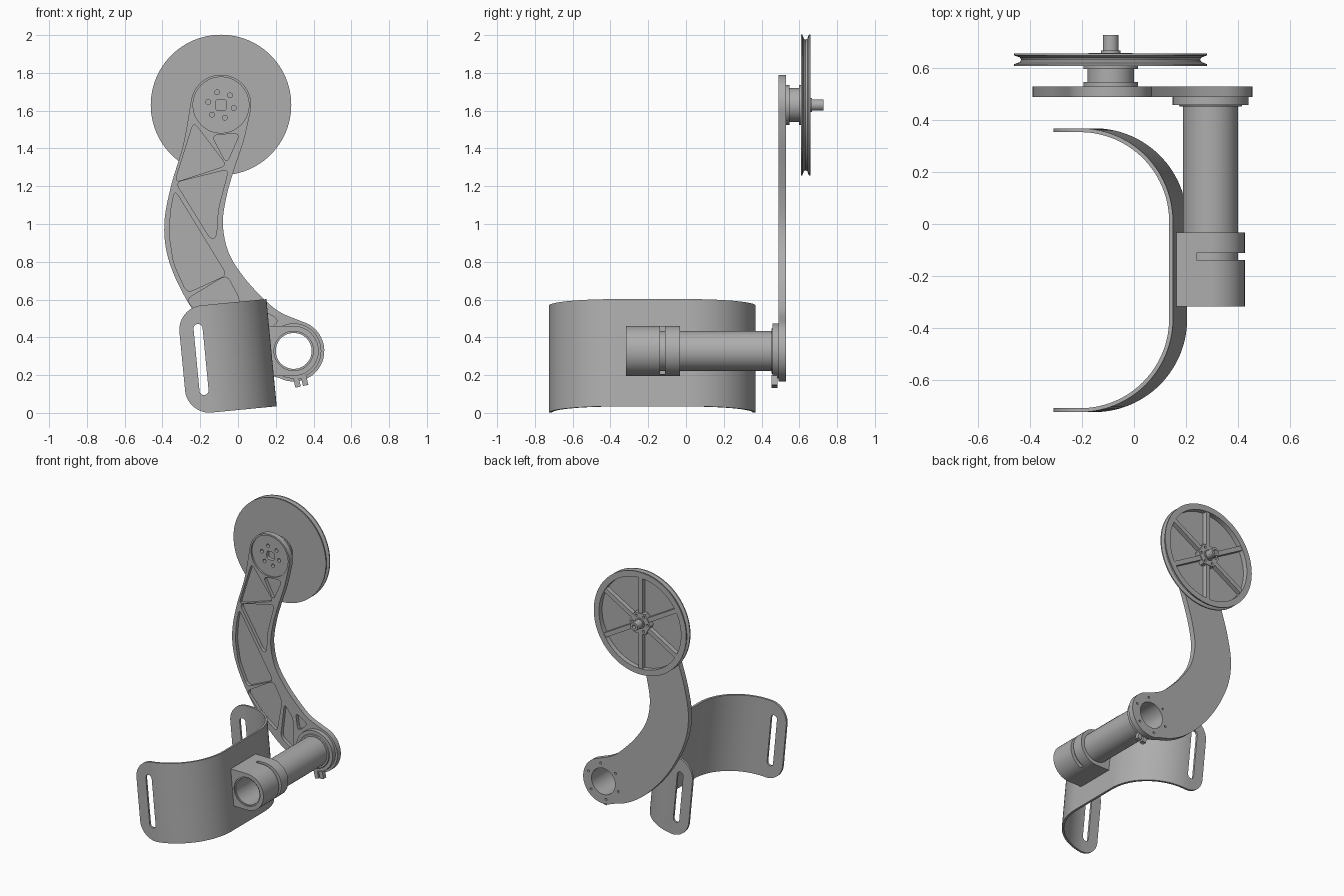
import bpy, bmesh
from math import sin, cos, radians, pi
from mathutils import Vector, Matrix

cube = bpy.data.objects.get("Cube")
if cube:
    bpy.data.objects.remove(cube, do_unlink=True)

metal = bpy.data.materials.new("matte_grey")
metal.use_nodes = True
grey = (0.42, 0.42, 0.42, 1)
metal.diffuse_color = grey
metal.node_tree.nodes["Principled BSDF"].inputs["Base Color"].default_value = grey

WHEEL = Vector((-0.09, 1.63))   # centres in the x-z plane
TUBE = Vector((0.295, 0.328))


def finish(name, bm):
    bmesh.ops.remove_doubles(bm, verts=bm.verts, dist=0.00001)
    bmesh.ops.recalc_face_normals(bm, faces=bm.faces)
    mesh = bpy.data.meshes.new(name)
    bm.to_mesh(mesh)
    bm.free()
    mesh.materials.append(metal)
    ob = bpy.data.objects.new(name, mesh)
    bpy.context.collection.objects.link(ob)
    return ob


def prism(name, outlines, a, b, along="Y"):
    """Extrude flat outlines along y (drawn in x-z) or along z (drawn in x-y)."""
    bm = bmesh.new()
    for pts in outlines:
        rings = []
        for d in (a, b):
            rings.append([bm.verts.new((p[0], d, p[1]) if along == "Y" else (p[0], p[1], d))
                          for p in pts])
        bm.faces.new(rings[0])
        bm.faces.new(rings[1])
        for i in range(len(pts)):
            bm.faces.new((rings[0][i - 1], rings[0][i], rings[1][i], rings[1][i - 1]))
    return finish(name, bm)


def lathe(name, centre, profile, n=72):
    """Revolve a closed (radius, y) profile about a y-parallel axis."""
    bm = bmesh.new()
    rings = [[bm.verts.new((centre.x + r * cos(2 * pi * i / n), y,
                            centre.y + r * sin(2 * pi * i / n))) for r, y in profile]
             for i in range(n)]
    for i in range(n):
        p, q = rings[i - 1], rings[i]
        for j in range(len(profile)):
            if profile[j][0] + profile[j - 1][0] > 0:
                bm.faces.new((p[j - 1], p[j], q[j], q[j - 1]))
    bmesh.ops.remove_doubles(bm, verts=bm.verts, dist=0.00001)
    bmesh.ops.dissolve_degenerate(bm, edges=bm.edges, dist=0.00001)
    return finish(name, bm)


def arc(c, r, start, end, n=24):
    return [(c[0] + r * cos(radians(start + (end - start) * i / n)),
             c[1] + r * sin(radians(start + (end - start) * i / n))) for i in range(n + 1)]


def circle(c, r, n=20):
    return arc(c, r, 0, 360, n)[:-1]


def ring_of(c, spread, r, first):
    return [circle(c + Vector((cos(radians(first + 60 * k)), sin(radians(first + 60 * k)))) * spread, r, 14)
            for k in range(6)]


def rounded(pts, r, n=5):
    """Round the corners of a polygon with small curves."""
    out = []
    for i, p in enumerate(pts):
        p = Vector(p)
        before, after = Vector(pts[i - 1]) - p, Vector(pts[(i + 1) % len(pts)]) - p
        a = p + before.normalized() * min(r, before.length * 0.45)
        b = p + after.normalized() * min(r, after.length * 0.45)
        for k in range(n + 1):
            t = k / n
            out.append(a * (1 - t) ** 2 + p * 2 * t * (1 - t) + b * t * t)
    return out


def spline(pts, n=6):
    """Smooth curve through points, leaving out both end points."""
    P = [Vector(p) for p in pts]
    P = [P[0] * 2 - P[1]] + P + [P[-1] * 2 - P[-2]]
    out = []
    for i in range(1, len(P) - 2):
        for k in range(n):
            t = k / n
            out.append(0.5 * (2 * P[i] + (P[i + 1] - P[i - 1]) * t
                       + (2 * P[i - 1] - 5 * P[i] + 4 * P[i + 1] - P[i + 2]) * t ** 2
                       + (3 * P[i] - P[i - 1] - 3 * P[i + 1] + P[i + 2]) * t ** 3))
    return out[1:]


def combine(ob, tool, operation="DIFFERENCE"):
    mod = ob.modifiers.new("cut", "BOOLEAN")
    mod.operation, mod.solver, mod.object = operation, "EXACT", tool
    bpy.context.view_layer.objects.active = ob
    bpy.ops.object.modifier_apply(modifier=mod.name)
    bpy.data.objects.remove(tool, do_unlink=True)


# Curved arm plate
top_arc = arc(WHEEL, 0.16, -15, 168)
low_arc = arc(TUBE, 0.162, 243, 435)
outer = spline([top_arc[-1], (-0.29, 1.42), (-0.355, 1.2), (-0.39, 1.0), (-0.37, 0.82),
                (-0.29, 0.63), (-0.17, 0.45), (-0.02, 0.3), (0.11, 0.22), low_arc[0]])
inner = spline([low_arc[-1], (0.22, 0.535), (0.13, 0.61), (0.03, 0.72), (-0.05, 0.85),
                (-0.08, 1.0), (-0.06, 1.15), (-0.02, 1.29), (0.03, 1.44), top_arc[0]])
arm = prism("arm", [top_arc + outer + low_arc + inner], 0.49, 0.53)

# Weight-saving pockets on the front of the arm
pockets = [
    [(-0.235, 1.54), (-0.06, 1.31), (-0.335, 1.22)],
    [(-0.14, 1.47), (0.01, 1.48), (-0.06, 1.32)],
    [(-0.33, 1.22), (-0.05, 1.29), (-0.105, 1.08), (-0.115, 0.93), (-0.145, 0.92)],
    [(-0.335, 1.18), (-0.06, 0.73), (-0.27, 0.635), (-0.34, 0.79), (-0.365, 0.95), (-0.355, 1.08)],
    [(-0.275, 0.6), (-0.06, 0.73), (0.01, 0.6), (-0.03, 0.37), (-0.17, 0.48)],
    [(0.03, 0.59), (0.1, 0.5), (0.1, 0.27), (0.0, 0.34)],
    [(0.12, 0.55), (0.22, 0.49), (0.14, 0.42)],
]
combine(arm, prism("pocket_cutter", [rounded(p, 0.035) for p in pockets], 0.47, 0.515))
combine(arm, prism("seat_cutter", [circle(WHEEL, 0.148, 64)], 0.47, 0.502))
combine(arm, prism("bolt_cutter", ring_of(WHEEL, 0.07, 0.013, 47)
                   + [rounded([WHEEL + Vector(c) * 0.03 for c in ((-1, -1), (1, -1), (1, 1), (-1, 1))], 0.02)]
                   + ring_of(TUBE, 0.128, 0.008, 20), 0.45, 0.56))
combine(arm, prism("bore_cutter", [circle(TUBE, 0.095, 64)], 0.45, 0.56))

# Wheel bearing housing between arm and wheel
lathe("bearing_housing", WHEEL, [(0, 0.528), (0.105, 0.528), (0.105, 0.548), (0.09, 0.548),
      (0.09, 0.598), (0.105, 0.598), (0.105, 0.609), (0, 0.609)])

# Grooved wheel with a recessed back
lathe("wheel", WHEEL, [(0, 0.608), (0.372, 0.608), (0.372, 0.616), (0.35, 0.624), (0.345, 0.633),
      (0.35, 0.642), (0.372, 0.65), (0.372, 0.658), (0.33, 0.658), (0.33, 0.622), (0, 0.622)], 96)
spokes = []
for k in range(6):
    d = Vector((cos(radians(30 + 60 * k)), sin(radians(30 + 60 * k))))
    s = Vector((-d.y, d.x)) * 0.016
    spokes.append([WHEEL + d * 0.05 - s, WHEEL + d * 0.338 - s,
                   WHEEL + d * 0.338 + s, WHEEL + d * 0.05 + s])
prism("wheel_spokes", spokes, 0.618, 0.654)
hub = prism("wheel_hub", [circle(WHEEL, 0.085, 6)], 0.618, 0.66)
combine(hub, prism("hub_bolt_cutter", ring_of(WHEEL, 0.06, 0.009, 0), 0.645, 0.68))
lathe("wheel_axle", WHEEL, [(0, 0.62), (0.038, 0.62), (0.038, 0.668), (0.03, 0.668),
      (0.03, 0.728), (0.014, 0.728), (0.014, 0.7), (0, 0.7)], 40)

# Hollow cross tube and its flange
lathe("cross_tube", TUBE, [(0.095, -0.31), (0.106, -0.31), (0.106, 0.49), (0.095, 0.49)])
lathe("tube_flange", TUBE, [(0.1, 0.452), (0.118, 0.452), (0.122, 0.458), (0.146, 0.458),
      (0.146, 0.491), (0.1, 0.491)])
tilt = Matrix.Rotation(radians(13), 2)
lug = prism("flange_lug", [[TUBE + tilt @ Vector(p) for p in
            ((-0.035, -0.14), (-0.035, -0.192), (0.035, -0.192), (0.035, -0.14))]], 0.453, 0.484)
combine(lug, prism("lug_cutter", [[TUBE + tilt @ Vector(p) for p in
        ((-0.006, -0.15), (-0.006, -0.21), (0.006, -0.21), (0.006, -0.15))]], 0.44, 0.5))

# Split clamp block joining the tube to the cuff
clamp = prism("clamp_block", [[(0.188, TUBE.y - 0.132)] + arc(TUBE, 0.132, -90, 90, 40)
                              + [(0.164, TUBE.y + 0.132)]], -0.318, -0.032)
combine(clamp, prism("clamp_bore_cutter", [circle(TUBE, 0.104, 64)], -0.4, 0.1))
combine(clamp, prism("clamp_slot_cutter", [[(0.24, 0.205), (0.5, 0.205), (0.5, 0.5), (0.24, 0.5)]],
                     -0.138, -0.112))

# Curved cuff: a U strip trimmed to rounded ends with strap slots
LENGTH, HEIGHT, SPAN, BEND, THICK = 0.475, 0.57, 0.547, 0.36, 0.015


def u_half(inset):
    c = (-BEND, SPAN - BEND)
    return arc(c, BEND - inset, 0, 90, 28) + [(-LENGTH, SPAN - inset)]


def u_line(inset):
    half = u_half(inset)
    return [(x, -y) for x, y in reversed(half)] + half


cuff = prism("cuff", [u_line(0) + u_line(THICK)[::-1]], 0, HEIGHT, "Z")
R = 0.13
side = ([(0.1, -0.1), (0.1, HEIGHT + 0.1), (-LENGTH + R, HEIGHT + 0.1)]
        + arc((-LENGTH + R, HEIGHT - R), R, 90, 180) + arc((-LENGTH + R, R), R, 180, 270)
        + [(-LENGTH + R, -0.1)])
combine(cuff, prism("cuff_trim", [side], -1, 1), "INTERSECT")
slot = arc((-0.375, HEIGHT - 0.12), 0.024, 0, 180, 12) + arc((-0.375, 0.12), 0.024, 180, 360, 12)
combine(cuff, prism("strap_slot_cutter", [slot], -1, 1))
cuff.data.transform(Matrix.Translation((0.205, -0.178, 0.035)) @ Matrix.Rotation(radians(-5.5), 4, "Y"))

# Smooth the curved faces, keep edges crisp
for ob in bpy.context.collection.objects:
    if ob.type == "MESH" and ob.data.materials and ob.data.materials[0] == metal:
        bpy.ops.object.select_all(action="DESELECT")
        ob.select_set(True)
        bpy.context.view_layer.objects.active = ob
        bpy.ops.object.shade_smooth_by_angle(angle=radians(30))
